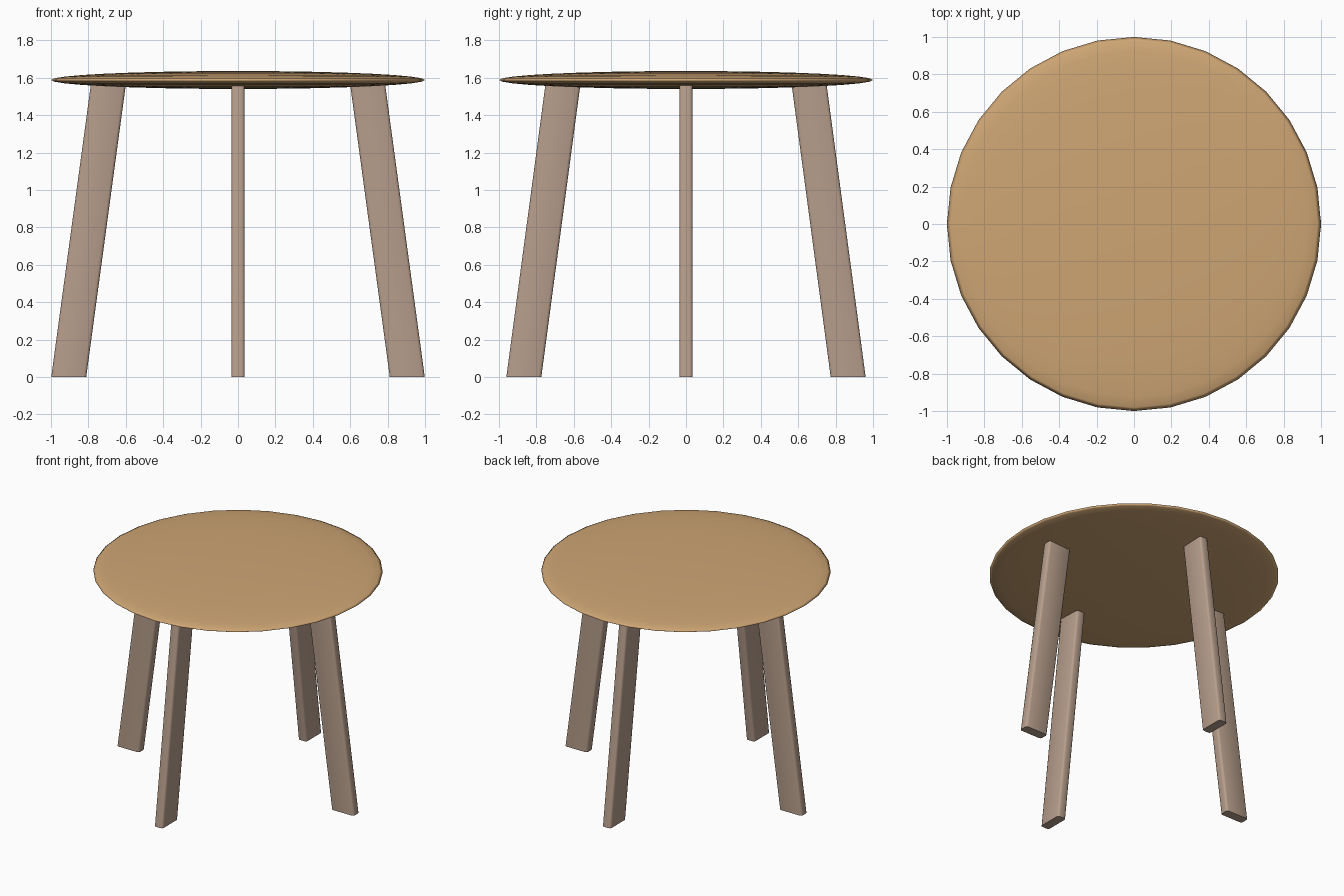
import bpy
import bmesh
import math
from mathutils import Matrix

cube = bpy.data.objects.get("Cube")
if cube:
    bpy.data.objects.remove(cube, do_unlink=True)


def material(name, color):
    mat = bpy.data.materials.new(name)
    mat.use_nodes = True
    mat.diffuse_color = color
    mat.node_tree.nodes["Principled BSDF"].inputs["Base Color"].default_value = color
    return mat


def add_object(name, bm, mat):
    bmesh.ops.recalc_face_normals(bm, faces=bm.faces)
    for face in bm.faces:
        face.smooth = True
    mesh = bpy.data.meshes.new(name)
    bm.to_mesh(mesh)
    bm.free()
    mesh.materials.append(mat)
    obj = bpy.data.objects.new(name, mesh)
    bpy.context.collection.objects.link(obj)
    return obj


honey_wood = material("honey wood", (0.62, 0.38, 0.175, 1))
pale_wood = material("pale brown wood", (0.47, 0.34, 0.26, 1))

# Lens-shaped round top
bm = bmesh.new()
bmesh.ops.create_uvsphere(bm, u_segments=32, v_segments=16, radius=1)
bmesh.ops.scale(bm, vec=(1, 1, 0.048), verts=bm.verts)
bmesh.ops.translate(bm, vec=(0, 0, 1.588), verts=bm.verts)
add_object("table_top", bm, honey_wood)


# Splayed plank leg with rounded long edges, built along +x and turned into place
def add_leg(name, foot_x, top_x, angle):
    height, width, thickness = 1.565, 0.187, 0.07
    bm = bmesh.new()
    bmesh.ops.create_cube(bm, size=1)
    bmesh.ops.scale(bm, vec=(width, thickness, height), verts=bm.verts)
    long_edges = [e for e in bm.edges
                  if abs(e.verts[0].co.z - e.verts[1].co.z) > 1]
    bmesh.ops.bevel(bm, geom=long_edges, offset=0.015, segments=2,
                    profile=0.5, affect='EDGES')
    for v in bm.verts:
        v.co.z += height / 2
        v.co.x += foot_x + (top_x - foot_x) * v.co.z / height
    bm.transform(Matrix.Rotation(angle, 4, 'Z'))
    leg = add_object(name, bm, pale_wood)
    bpy.ops.object.select_all(action='DESELECT')
    leg.select_set(True)
    bpy.context.view_layer.objects.active = leg
    bpy.ops.object.shade_smooth_by_angle(angle=math.radians(50))


for name, foot_x, top_x, turns in (("left_leg", 0.905, 0.693, 0),
                                   ("back_leg", 0.867, 0.658, 1),
                                   ("right_leg", 0.905, 0.693, 2),
                                   ("front_leg", 0.867, 0.658, 3)):
    add_leg(name, foot_x, top_x, turns * math.pi / 2)
